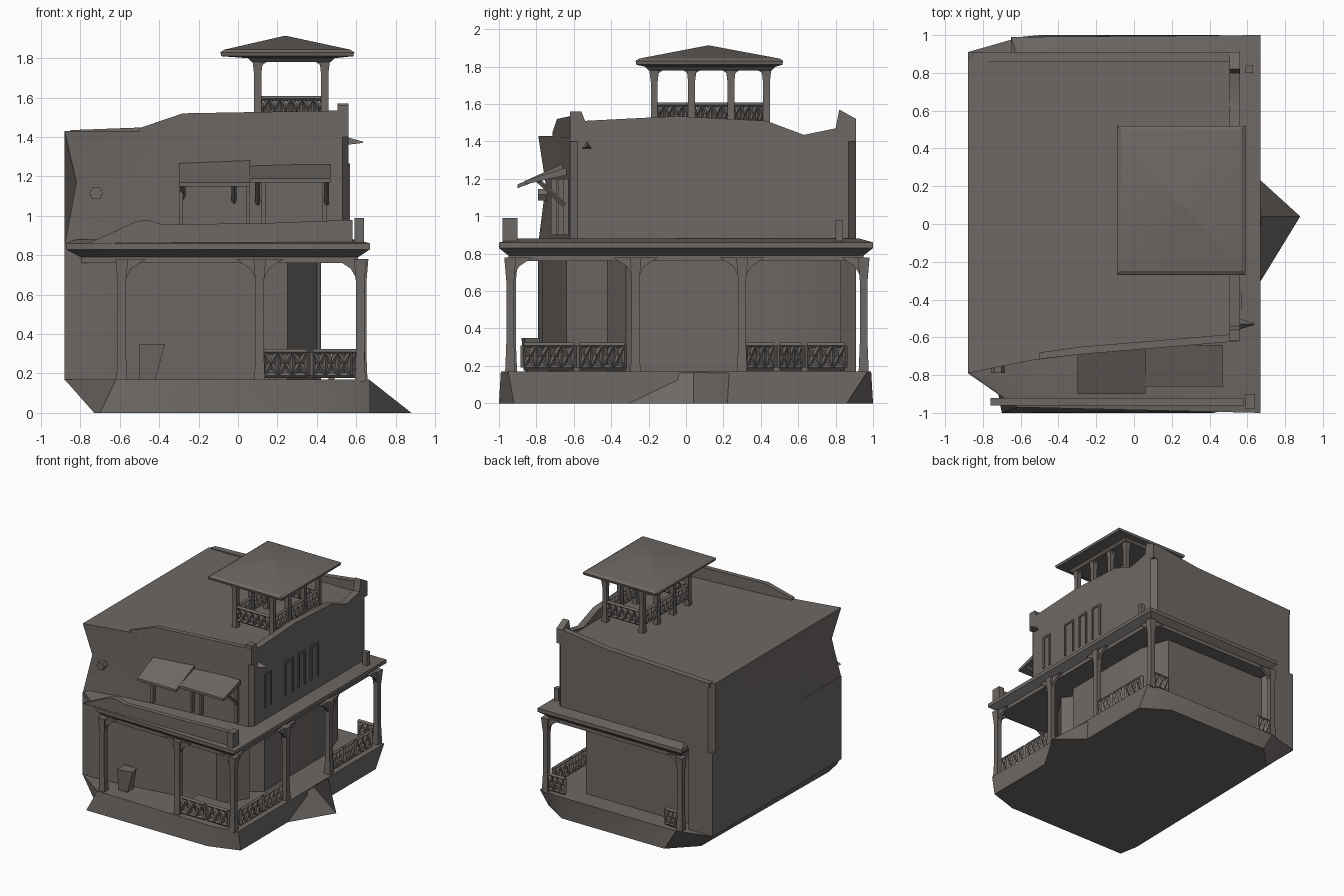
import bpy, bmesh, math
from mathutils import Vector

if "Cube" in bpy.data.objects:
    bpy.data.objects.remove(bpy.data.objects["Cube"])

stone = bpy.data.materials.new("weathered_brown_grey")
stone.diffuse_color = (0.155, 0.14, 0.13, 1)
stone.use_nodes = True
stone.node_tree.nodes["Principled BSDF"].inputs["Base Color"].default_value = stone.diffuse_color


def finish(name, bm, angle=35):
    """Turn a bmesh into a named, shaded object."""
    bmesh.ops.recalc_face_normals(bm, faces=bm.faces)
    me = bpy.data.meshes.new(name)
    bm.to_mesh(me)
    bm.free()
    me.materials.append(stone)
    me.shade_smooth()
    me.set_sharp_from_angle(angle=math.radians(angle))
    ob = bpy.data.objects.new(name, me)
    bpy.context.collection.objects.link(ob)
    return ob


def loft(bm, layers):
    """Skin a stack of equal-length 3D rings and cap both ends."""
    rings = [[bm.verts.new(p) for p in ring] for ring in layers]
    n = len(rings[0])
    for a, b in zip(rings, rings[1:]):
        for i in range(n):
            j = (i + 1) % n
            bm.faces.new((a[i], a[j], b[j], b[i]))
    bm.faces.new(rings[0])
    bm.faces.new(rings[-1])


def flat(pts, z):
    return [(x, y, z) for x, y in pts]


def box(bm, x0, x1, y0, y1, z0, z1):
    ring = [(x0, y0), (x1, y0), (x1, y1), (x0, y1)]
    loft(bm, [flat(ring, z0), flat(ring, z1)])


def prism_y(bm, xz, y0, y1):
    loft(bm, [[(x, y, z) for x, z in xz] for y in (y0, y1)])


def prism_x(bm, yz, x0, x1):
    loft(bm, [[(x, y, z) for y, z in yz] for x in (x0, x1)])


def bar(bm, a, b, r):
    """Square bar between two points."""
    a, b = Vector(a), Vector(b)
    d = (b - a).normalized()
    u = d.orthogonal().normalized() * r
    v = d.cross(u)
    loft(bm, [[p + u + v, p - u + v, p - u - v, p + u - v] for p in (a, b)])


def railing(bm, a, b, z0, z1, cells=3):
    """Fretwork panel: two rails, uprights and crossed bars."""
    a, b = Vector((*a, 0)), Vector((*b, 0))
    up = Vector((0, 0, 1))
    for z in (z0, z1):
        bar(bm, a + up * z, b + up * z, 0.010)
    for i in range(cells + 1):
        p = a.lerp(b, i / cells)
        bar(bm, p + up * z0, p + up * z1, 0.010)
        if i < cells:
            q = a.lerp(b, (i + 1) / cells)
            bar(bm, p + up * z0, q + up * z1, 0.010)
            bar(bm, p + up * z1, q + up * z0, 0.010)


def post(bm, x, y, z0, z1, r, spread, dirs):
    """Tapered post with curved-out bracket arms at the head."""
    sq = lambda k: [(x - k, y - k), (x + k, y - k), (x + k, y + k), (x - k, y + k)]
    h = z1 - z0
    loft(bm, [flat(sq(r * 1.3), z0), flat(sq(r), z0 + h * 0.25),
              flat(sq(r), z0 + h * 0.8), flat(sq(r * 1.5), z1)])
    for dx, dy in dirs:
        d, s = Vector((dx, dy, 0)), Vector((-dy, dx, 0)) * r * 0.6
        c = Vector((x, y, z1))
        tri = [c, c + d * spread, c + d * spread * 0.4 - Vector((0, 0, spread * 0.4)),
               c - Vector((0, 0, spread * 1.1))]
        loft(bm, [[p + s for p in tri], [p - s for p in tri]])


# Plinth, tapering in at the foot
bm = bmesh.new()
top = [(-.88, -.79), (-.62, -.97), (.45, -.99), (.67, -.95), (.67, .97), (.5, .99), (-.6, .99), (-.88, .91)]
foot = [(-.73, -.84), (-.7, -1), (.42, -1), (.67, -.92), (.67, .86), (.45, 1), (-.5, 1), (-.70, .80)]
loft(bm, [flat(foot, 0), flat(top, .17)])
finish("plinth", bm)

# Pointed entrance step on the right side
bm = bmesh.new()
loft(bm, [[(.66, -.32, 0), (.88, .04, 0), (.66, .23, 0)],
          [(.66, -.3, .155), (.673, .04, .163), (.66, .24, .168)]])
finish("entrance_step", bm)

# Ground floor, set back behind the veranda, with a side door recess
bm = bmesh.new()
ground = [(-.88, -.79), (-.6, -.77), (.25, -.64), (.40, -.42), (.33, -.32), (.42, -.25), (.42, .58),
          (.34, .83), (-.62, .83), (-.66, .91), (-.88, .91)]
loft(bm, [flat(ground, .165), flat(ground, .86)])
finish("ground_floor", bm)

# Upper floor with a flat roof and a pinched front left corner
bm = bmesh.new()
upper = [(-.88, -.79), (-.53, -.72), (-.28, -.69), (.53, -.62), (.56, -.58), (.56, .87), (.52, .91),
         (-.28, .91), (-.84, .91), (-.88, .87), (-.88, -.3)]
pinch = [(-.82, -.75)] + upper[1:]
loft(bm, [flat(upper, .85), flat(pinch, 1.17), flat(upper, 1.43)])
finish("upper_floor", bm)

# Roof parapets with uneven tops
bm = bmesh.new()
loft(bm, [[(-.5, -.715, 1.42), (-.28, -.69, 1.42), (-.28, -.69, 1.52), (-.5, -.715, 1.445)],
          [(-.5, -.68, 1.42), (-.28, -.65, 1.42), (-.28, -.65, 1.52), (-.5, -.68, 1.445)]])
loft(bm, [[(-.28, y, 1.42), (.56, y + .07, 1.42), (.56, y + .07, 1.535), (-.28, y, 1.52)] for y in (-.69, -.65)])
finish("front_parapet", bm)
bm = bmesh.new()
prism_x(bm, [(-.62, 1.4), (-.62, 1.56), (-.56, 1.56), (-.54, 1.51), (-.05, 1.535), (.43, 1.51), (.63, 1.435),
             (.8, 1.47), (.82, 1.57), (.91, 1.52), (.91, 1.4)], .505, .56)
finish("right_parapet", bm)
bm = bmesh.new()
prism_y(bm, [(-.85, 1.4), (-.85, 1.435), (.1, 1.47), (.5, 1.52), (.56, 1.52), (.56, 1.4)], .86, .91)
finish("back_parapet", bm)

# Wrap-around veranda roof
bm = bmesh.new()
under = [(-.80, -.78), (-.58, -.92), (.61, -.95), (.61, .95), (-.61, .95), (-.61, .8)]
eave = [(-.87, -.79), (-.62, -.97), (.67, -1), (.67, 1), (-.65, .99), (-.65, .8)]
wall = [(-.85, -.77), (-.58, -.85), (.60, -.9), (.58, .93), (-.63, .93), (-.63, .8)]
loft(bm, [flat(under, .76), flat(under, .79), flat(eave, .83), flat(eave, .86), flat(wall, .88)])
finish("veranda_roof", bm)

# Low balcony wall above the front veranda
bm = bmesh.new()
prism_y(bm, [(-.76, .86), (-.52, .97), (-.46, .98), (-.38, .955), (.2, .965), (.58, .98), (.58, .86)], -.96, -.92)
box(bm, .59, .64, -.98, -.90, .85, .99)
box(bm, .59, .63, .80, .84, .85, .98)
finish("balcony_wall", bm)

# Veranda posts
bm = bmesh.new()
L, R, F, B = (-1, 0), (1, 0), (0, -1), (0, 1)
for x, y, dirs in [(-.59, -.93, (R,)), (.11, -.94, (L, R)), (.62, -.94, (L, B)), (.63, -.27, (F, B)),
                   (.63, .30, (F, B)), (.62, .95, (L, F)), (-.62, .95, (R,))]:
    post(bm, x, y, .16, .78, .021, .12, dirs)
finish("veranda_posts", bm)

# Veranda railings on the right side, front and back
bm = bmesh.new()
for y0, y1 in [(-.87, -.60), (-.57, -.33), (.32, .47), (.50, .62), (.65, .85)]:
    railing(bm, (.63, y0), (.63, y1), .19, .31, 4 if y1 - y0 > .2 else 3)
for x0, x1 in [(.13, .35), (.38, .57)]:
    railing(bm, (x0, -.94), (x1, -.94), .19, .31)
railing(bm, (.45, .95), (.6, .95), .19, .31)
railing(bm, (-.6, .95), (-.48, .95), .19, .31)
finish("veranda_railings", bm)

# Bench on the front veranda and planter by the left post
bm = bmesh.new()
box(bm, .14, .5, -.86, -.72, .22, .25)
for x in (.16, .46):
    box(bm, x, x + .03, -.85, -.73, .16, .22)
finish("bench", bm)
bm = bmesh.new()
loft(bm, [flat([(-.5, -.86), (-.42, -.86), (-.42, -.78), (-.5, -.78)], .17),
          flat([(-.50, -.88), (-.37, -.86), (-.39, -.78), (-.5, -.78)], .35)])
finish("planter", bm)

# Sloping awnings and door surrounds on the upper front
bm = bmesh.new()
for x0, x1, zt, zb, yo in [(-.3, .06, 1.29, 1.17, -.90), (.04, .47, 1.26, 1.19, -.86)]:
    prism_x(bm, [(-.64, zt), (yo, zb), (yo, zb - .02), (-.64, zt - .04)], x0, x1)
for x in (-.28, -.02, .10, .45):
    bar(bm, (x, -.65, 1.06), (x, -.8, 1.2), .009)
finish("front_awnings", bm)
bm = bmesh.new()
for x0, x1 in [(-.3, .06), (.12, .45)]:
    for x in (x0, x1 - .02):
        y = -.69 + (x + .28) * .086
        box(bm, x, x + .02, y - .03, y + .03, .9, 1.2)
finish("front_door_frames", bm)

# Side window frames
bm = bmesh.new()
for y0, y1 in [(-.44, -.37), (-.18, -.08), (.0, .08), (.16, .25)]:
    for y in (y0, y1):
        box(bm, .55, .568, y - .008, y + .008, .98, 1.26)
    box(bm, .55, .568, y0, y1, 1.25, 1.265)
finish("side_window_frames", bm)

# Wall lamp and side bracket
bm = bmesh.new()
hexa = [(-.72 + .035 * math.cos(i * math.pi / 3), 1.115 + .035 * math.sin(i * math.pi / 3)) for i in range(6)]
prism_y(bm, hexa, -.79, -.73)
finish("wall_lamp", bm)
bm = bmesh.new()
loft(bm, [[(.55, -.56, 1.36), (.55, -.50, 1.36), (.55, -.53, 1.40)],
          [(.635, -.535, 1.37), (.635, -.525, 1.37), (.635, -.53, 1.376)]])
finish("wall_bracket", bm)

# Rooftop lookout: posts, railings, beams and hipped roof
xs, ys = (.10, .44), (-.17, .03, .24, .43)
bm = bmesh.new()
for x in xs:
    for i, y in enumerate(ys):
        dirs = [d for d, ok in ((F, i > 0), (B, i < 3)) if ok]
        if i in (0, 3):
            dirs.append(R if x == xs[0] else L)
        post(bm, x, y, 1.42, 1.79, .018, .06, dirs)
finish("lookout_posts", bm)
bm = bmesh.new()
for x in xs:
    for y0, y1 in zip(ys, ys[1:]):
        railing(bm, (x, y0), (x, y1), 1.49, 1.595, 4)
for y in (ys[0], ys[-1]):
    railing(bm, (xs[0], y), (xs[1], y), 1.49, 1.595, 6)
finish("lookout_railings", bm)
bm = bmesh.new()
rect = lambda x0, x1, y0, y1: [(x0, y0), (x1, y0), (x1, y1), (x0, y1)]
eaves = rect(-.09, .59, -.27, .52)
loft(bm, [flat(rect(.07, .47, -.2, .46), 1.78), flat(rect(.05, .49, -.22, .48), 1.80),
          flat(rect(-.085, .585, -.265, .515), 1.81), flat(eaves, 1.83), flat(rect(-.07, .57, -.25, .5), 1.843),
          flat(rect(.23, .25, .11, .13), 1.912)])
finish("lookout_roof", bm, 20)
